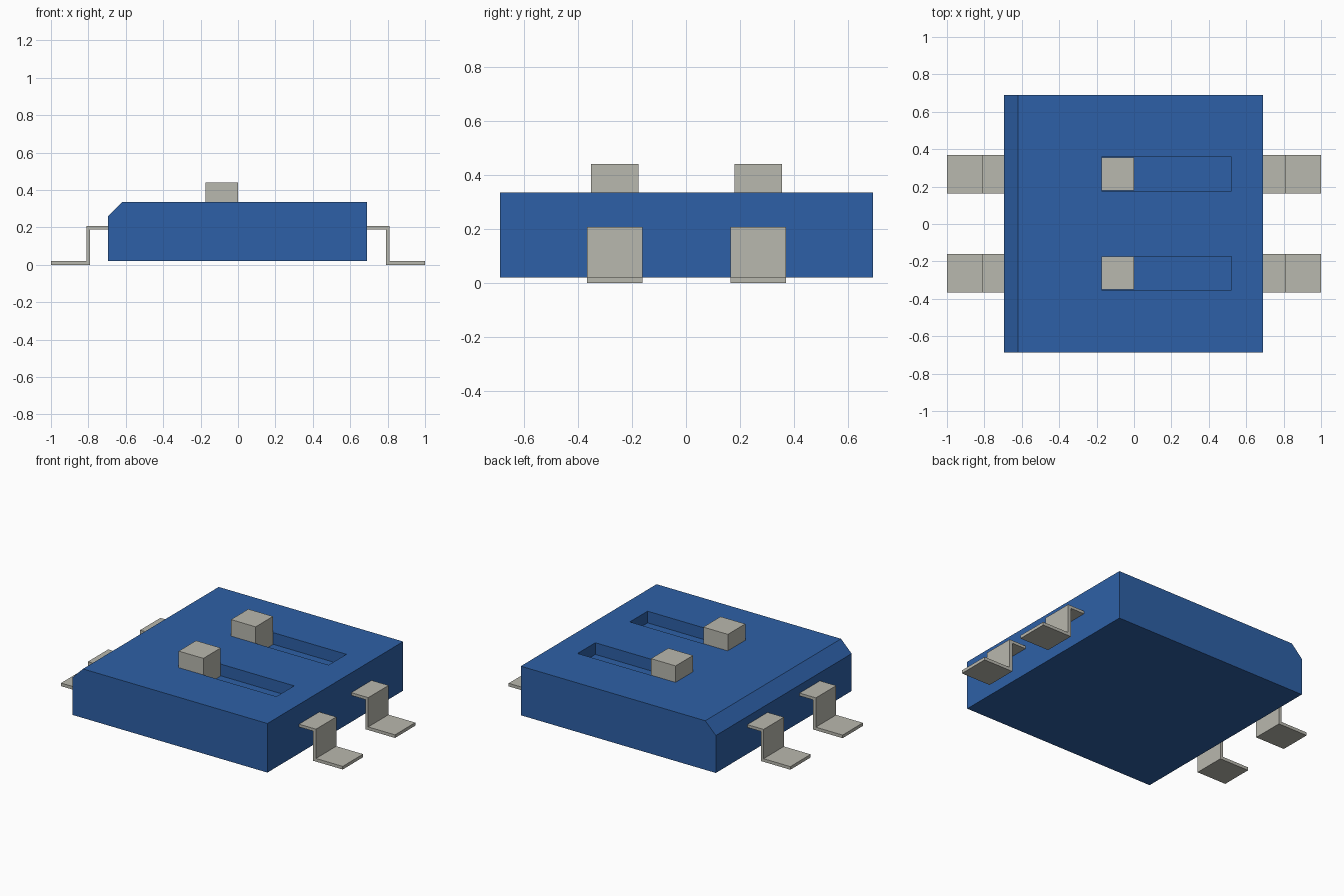
import bpy
import bmesh

if "Cube" in bpy.data.objects:
    bpy.data.objects.remove(bpy.data.objects["Cube"], do_unlink=True)


def make_material(name, colour):
    mat = bpy.data.materials.new(name)
    mat.use_nodes = True
    mat.diffuse_color = colour
    mat.node_tree.nodes["Principled BSDF"].inputs["Base Color"].default_value = colour
    return mat


def extrude_profile(name, points, y0, y1, mat):
    """Extrude a closed xz outline from y0 to y1."""
    bm = bmesh.new()
    face = bm.faces.new([bm.verts.new((x, y0, z)) for x, z in points])
    moved = bmesh.ops.extrude_face_region(bm, geom=[face])["geom"]
    bmesh.ops.translate(bm, vec=(0, y1 - y0, 0),
                        verts=[v for v in moved if isinstance(v, bmesh.types.BMVert)])
    bmesh.ops.recalc_face_normals(bm, faces=bm.faces)
    mesh = bpy.data.meshes.new(name)
    bm.to_mesh(mesh)
    bm.free()
    mesh.materials.append(mat)
    obj = bpy.data.objects.new(name, mesh)
    bpy.context.collection.objects.link(obj)
    return obj


def box(name, x0, x1, y0, y1, z0, z1, mat):
    return extrude_profile(name, [(x0, z0), (x1, z0), (x1, z1), (x0, z1)], y0, y1, mat)


blue = make_material("blue plastic", (0.027, 0.118, 0.385, 1))
metal = make_material("pale grey metal", (0.485, 0.48, 0.425, 1))

# Housing with one chamfered top edge
top, floor = 0.335, 0.26
body = extrude_profile("housing", [(-0.695, 0.02), (0.69, 0.02), (0.69, top),
                                   (-0.62, top), (-0.695, 0.26)], -0.687, 0.69, blue)

# Switch rows: slot, slider knob and a bent pin on each side
pin_outline = [(0.68, 0.19), (0.79, 0.19), (0.79, 0), (1, 0),
               (1, 0.02), (0.81, 0.02), (0.81, 0.208), (0.68, 0.208)]

for row, y in (("front", -0.263), ("back", 0.267)):
    cutter = box(row + "_slot_cutter", -0.175, 0.52, y - 0.09, y + 0.09, floor, 0.5, blue)
    cutter.hide_render = True
    cut = body.modifiers.new(row + "_slot", "BOOLEAN")
    cut.operation = "DIFFERENCE"
    cut.solver = "EXACT"
    cut.object = cutter
    bpy.context.view_layer.objects.active = body
    bpy.ops.object.modifier_apply(modifier=cut.name)
    bpy.data.objects.remove(cutter, do_unlink=True)

    box(row + "_slider", -0.175, 0, y - 0.088, y + 0.088, floor, 0.44, metal)
    for side, s in (("left", 1), ("right", -1)):
        extrude_profile(row + "_" + side + "_pin", [(s * x, z) for x, z in pin_outline],
                        y - 0.103, y + 0.103, metal)
